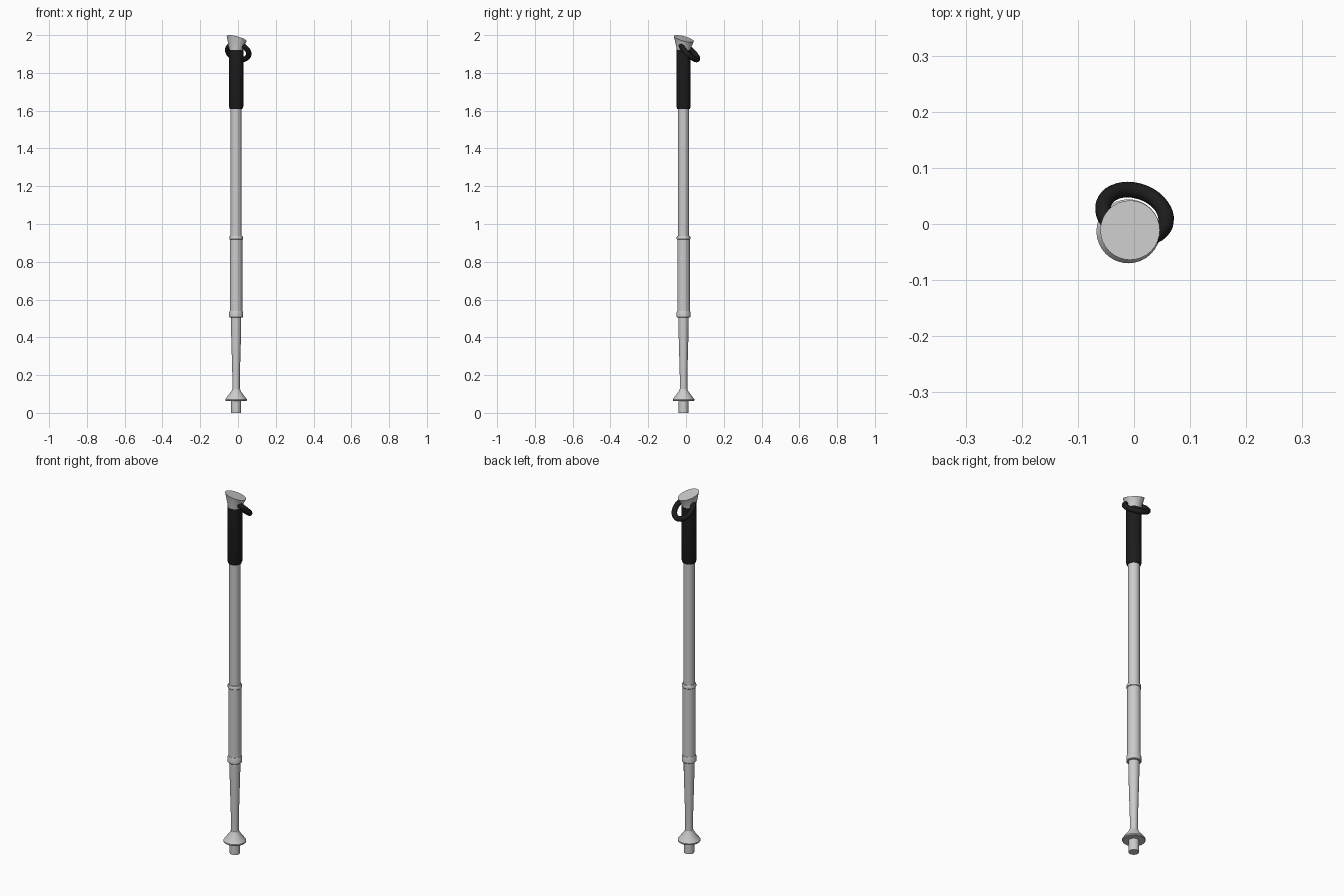
import bpy, bmesh, math

if "Cube" in bpy.data.objects:
    bpy.data.objects.remove(bpy.data.objects["Cube"])

CX, CY = -0.01, -0.013   # pole axis
SEG = 32


def material(name, rgb):
    m = bpy.data.materials.new(name)
    m.diffuse_color = (*rgb, 1)
    m.use_nodes = True
    m.node_tree.nodes["Principled BSDF"].inputs["Base Color"].default_value = m.diffuse_color
    return m


grey = material("light_grey", (0.6, 0.6, 0.6))
black = material("black", (0.012, 0.012, 0.012))


def smooth(obj):
    bpy.ops.object.select_all(action='DESELECT')
    obj.select_set(True)
    bpy.context.view_layer.objects.active = obj
    bpy.ops.object.shade_smooth_by_angle(angle=math.radians(35))


def lathe(name, profile, mat, warp=None):
    """Closed turned part from (radius, z) pairs; warp may move each point."""
    bm = bmesh.new()
    rings = []
    for r, z in profile:
        ring = []
        for i in range(SEG):
            a = 2 * math.pi * i / SEG
            p = (r * math.cos(a), r * math.sin(a), z)
            ring.append(bm.verts.new(warp(p) if warp else p))
        rings.append(ring)
    for lo, hi in zip(rings, rings[1:]):
        for i in range(SEG):
            j = (i + 1) % SEG
            bm.faces.new((lo[i], lo[j], hi[j], hi[i]))
    bm.faces.new(rings[0][::-1])
    bm.faces.new(rings[-1])
    me = bpy.data.meshes.new(name)
    bm.to_mesh(me)
    bm.free()
    me.materials.append(mat)
    obj = bpy.data.objects.new(name, me)
    obj.location = (CX, CY, 0)
    bpy.context.collection.objects.link(obj)
    smooth(obj)
    return obj


# shaft sections, bottom to top
lathe("tip", [(0.026, 0), (0.026, 0.08)], grey)
lathe("basket", [(0.054, 0.063), (0.057, 0.066), (0.057, 0.072),
                 (0.024, 0.116), (0.021, 0.126)], grey)
lathe("lower_shaft", [(0.02, 0.1), (0.02, 0.2), (0.027, 0.45), (0.027, 0.52)], grey)
lathe("lower_clamp", [(0.034, 0.505), (0.037, 0.508), (0.037, 0.532), (0.034, 0.54)], grey)
lathe("middle_shaft", [(0.033, 0.53), (0.033, 0.925)], grey)
lathe("upper_clamp", [(0.033, 0.917), (0.036, 0.92), (0.036, 0.932), (0.033, 0.937)], grey)
lathe("upper_shaft", [(0.029, 0.93), (0.029, 1.63)], grey)

# foam grip
lathe("grip", [(0.033, 1.608), (0.038, 1.622), (0.038, 1.92)], black)


# flared head with a slanted top
def slant(p):
    x, y, z = p
    if z > 1.95:
        return (x + 0.003, y + 0.002, z - 0.25 * (x + y))
    return p


lathe("head", [(0.036, 1.9), (0.036, 1.925), (0.053, 1.981)], grey, slant)

# wrist ring hanging from the head
bpy.ops.mesh.primitive_torus_add(
    major_segments=40, minor_segments=16, major_radius=0.058, minor_radius=0.014,
    location=(0.001, 0.018, 1.911),
    rotation=(math.radians(-45), 0, math.radians(-20)))
ring = bpy.context.object
ring.name = "wrist_ring"
ring.data.materials.append(black)
smooth(ring)
